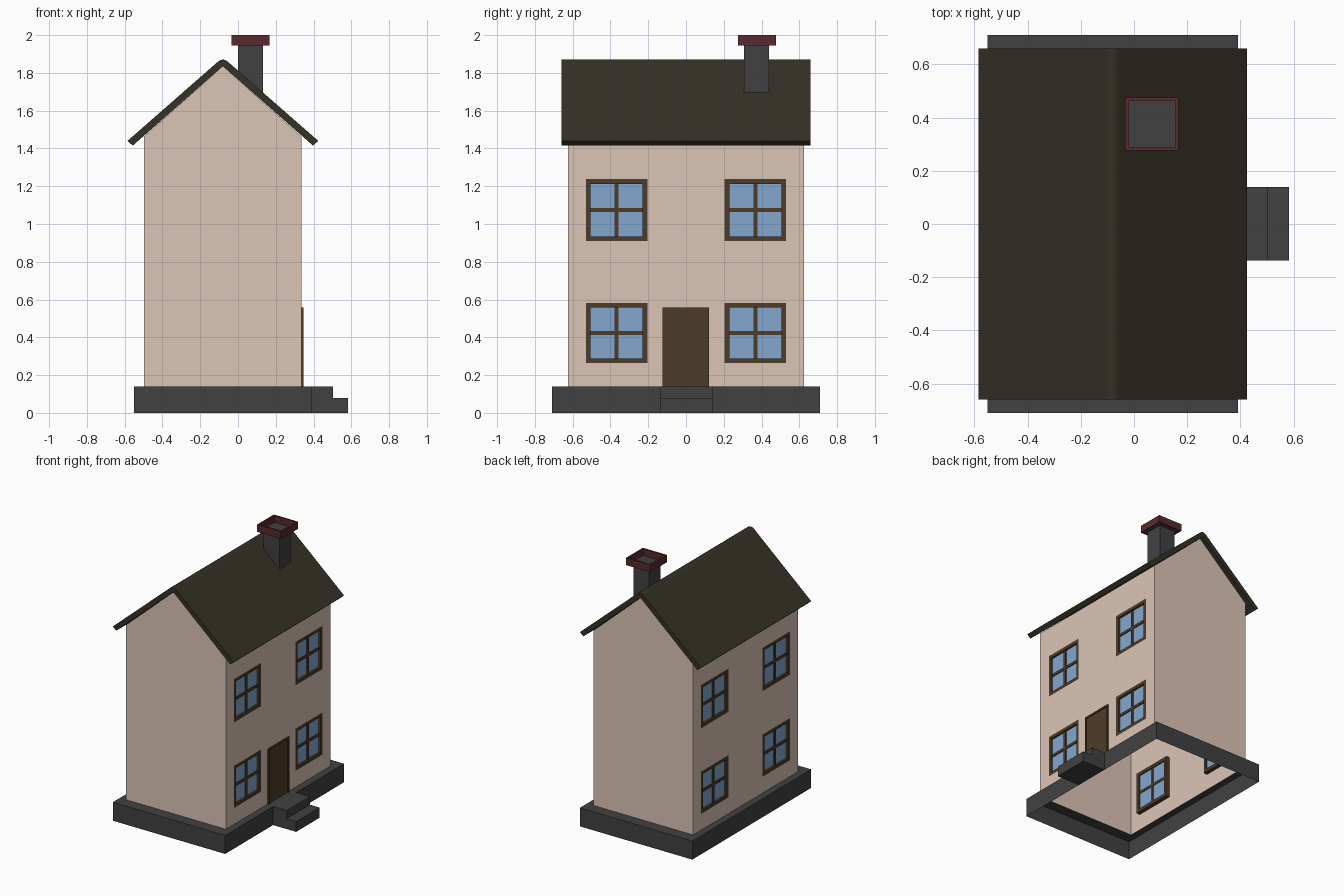
import bpy, bmesh

if "Cube" in bpy.data.objects:
    bpy.data.objects.remove(bpy.data.objects["Cube"])

def mat(name, r, g, b):
    m = bpy.data.materials.new(name)
    m.diffuse_color = (r, g, b, 1)
    m.use_nodes = True
    m.node_tree.nodes["Principled BSDF"].inputs["Base Color"].default_value = m.diffuse_color
    return m

WALL = mat("plaster", .72, .56, .47)
ROOF = mat("dark_roof", .034, .031, .019)
STONE = mat("stone", .053, .053, .053)
RED = mat("red_brick", .098, .023, .025)
WOOD = mat("wood", .076, .045, .021)
GLASS = mat("glass", .23, .39, .61)

def finish(bm, name, material, normals=True):
    bmesh.ops.remove_doubles(bm, verts=bm.verts, dist=1e-5)
    if normals:
        bmesh.ops.recalc_face_normals(bm, faces=bm.faces)
    me = bpy.data.meshes.new(name)
    bm.to_mesh(me)
    bm.free()
    me.materials.append(material)
    ob = bpy.data.objects.new(name, me)
    bpy.context.collection.objects.link(ob)
    return ob

def quad(bm, pts):
    bm.faces.new([bm.verts.new(p) for p in pts])

def add_box(bm, x0, x1, y0, y1, z0, z1):
    v = bmesh.ops.create_cube(bm, size=1)["verts"]
    for p in v:
        p.co = (x1 if p.co.x > 0 else x0, y1 if p.co.y > 0 else y0, z1 if p.co.z > 0 else z0)

def boxes(name, material, *dims):
    bm = bmesh.new()
    for d in dims:
        add_box(bm, *d)
    return finish(bm, name, material)

def extrude_xz(name, material, profile, y0, y1):
    bm = bmesh.new()
    f = bm.faces.new([bm.verts.new((x, y0, z)) for x, z in profile])
    ext = bmesh.ops.extrude_face_region(bm, geom=[f], use_keep_orig=True)["geom"]
    bmesh.ops.translate(bm, vec=(0, y1 - y0, 0),
                        verts=[g for g in ext if isinstance(g, bmesh.types.BMVert)])
    return finish(bm, name, material)

CX, XL, XR, YW = -.08, -.4975, .336, .625
BASE, EAVE, PEAK = .14, 1.463, 1.835
WY0, WY1 = .205, .53
FLOORS = [(.263, .582), (.91, 1.237)]

# House shell: two side walls with window openings, two gables, open below
bm = bmesh.new()
ys = [-YW, -WY1, -WY0, WY0, WY1, YW]
zs = [BASE, *FLOORS[0], *FLOORS[1], EAVE]
for x in (XL, XR):
    for i in range(5):
        for j in range(5):
            if i in (1, 3) and j in (1, 3):
                continue
            y0, y1, z0, z1 = ys[i], ys[i + 1], zs[j], zs[j + 1]
            p = [(x, y0, z0), (x, y1, z0), (x, y1, z1), (x, y0, z1)]
            quad(bm, p if x > 0 else p[::-1])
for y in (-YW, YW):
    p = [(XL, y, BASE), (XR, y, BASE), (XR, y, EAVE), (CX, y, PEAK), (XL, y, EAVE)]
    quad(bm, p if y < 0 else p[::-1])
finish(bm, "house_walls", WALL, False)

# Plinth: hollow skirt with a ledge around the house
bm = bmesh.new()
def ring(x0, x1, y, z):
    return [(x0, -y, z), (x1, -y, z), (x1, y, z), (x0, y, z)]
loops = [ring(-.55, .39, .71, 0), ring(-.55, .39, .71, BASE), ring(XL, XR, YW, BASE)]
for a, b in zip(loops, loops[1:]):
    for i in range(4):
        k = (i + 1) % 4
        quad(bm, [a[i], a[k], b[k], b[i]])
finish(bm, "plinth", STONE, False)

# Front steps
extrude_xz("door_steps", STONE, [(.39, 0), (.583, 0), (.583, .078), (.503, .078), (.503, BASE), (.39, BASE)], -.138, .14)

# Roof slab with softened ridge
half = [(.505, 1.44), (.03, 1.856), (.015, 1.867)]
top = [(CX - x, z) for x, z in half] + [(CX, 1.871)] + [(CX + x, z) for x, z in half[::-1]]
extrude_xz("roof", ROOF, top + [(CX + .477, 1.415), (CX, PEAK), (CX - .477, 1.415)], -.66, .66)

# Chimney stack and hollow cap
extrude_xz("chimney_stack", STONE, [(0, 1.79), (.133, 1.67), (.133, 1.945), (0, 1.945)], .307, .44)
boxes("chimney_floor", STONE, (-.02, .156, .29, .463, 1.946, 1.95))
boxes("chimney_cap", RED,
      (-.034, -.019, .276, .476, 1.945, 2), (.156, .168, .276, .476, 1.945, 2),
      (-.019, .156, .276, .29, 1.945, 2), (-.019, .156, .463, .476, 1.945, 2))

# Windows: frame, cross bars and pane set into each opening
F, B = .025, .01
for side, x, inward in (("front", XR, -1), ("back", XL, 1)):
    def depth(a, b):
        return sorted((x + inward * a, x + inward * b))
    for floor, (z0, z1) in zip(("lower", "upper"), FLOORS):
        for hand, (y0, y1) in (("a", (-WY1, -WY0)), ("b", (WY0, WY1))):
            tag = f"{side}_{floor}_{hand}"
            yc, zc = (y0 + y1) / 2, (z0 + z1) / 2
            d, e = depth(0, .03), depth(.008, .025)
            boxes("window_frame_" + tag, WOOD,
                  (*d, y0, y0 + F, z0, z1), (*d, y1 - F, y1, z0, z1),
                  (*d, y0 + F, y1 - F, z0, z0 + F), (*d, y0 + F, y1 - F, z1 - F, z1),
                  (*e, yc - B, yc + B, z0 + F, z1 - F),
                  (*e, y0 + F, y1 - F, zc - B, zc + B))
            boxes("window_pane_" + tag, GLASS, (*depth(.015, .02), y0 + F, y1 - F, z0 + F, z1 - F))

# Door with slim surround
boxes("door_panel", WOOD, (XR - .002, XR + .003, -.115, .112, BASE, .545))
boxes("door_surround", WOOD, (XR - .002, .346, -.125, -.113, BASE, .557),
      (XR - .002, .346, .11, .122, BASE, .557), (XR - .002, .346, -.113, .11, .545, .557))
